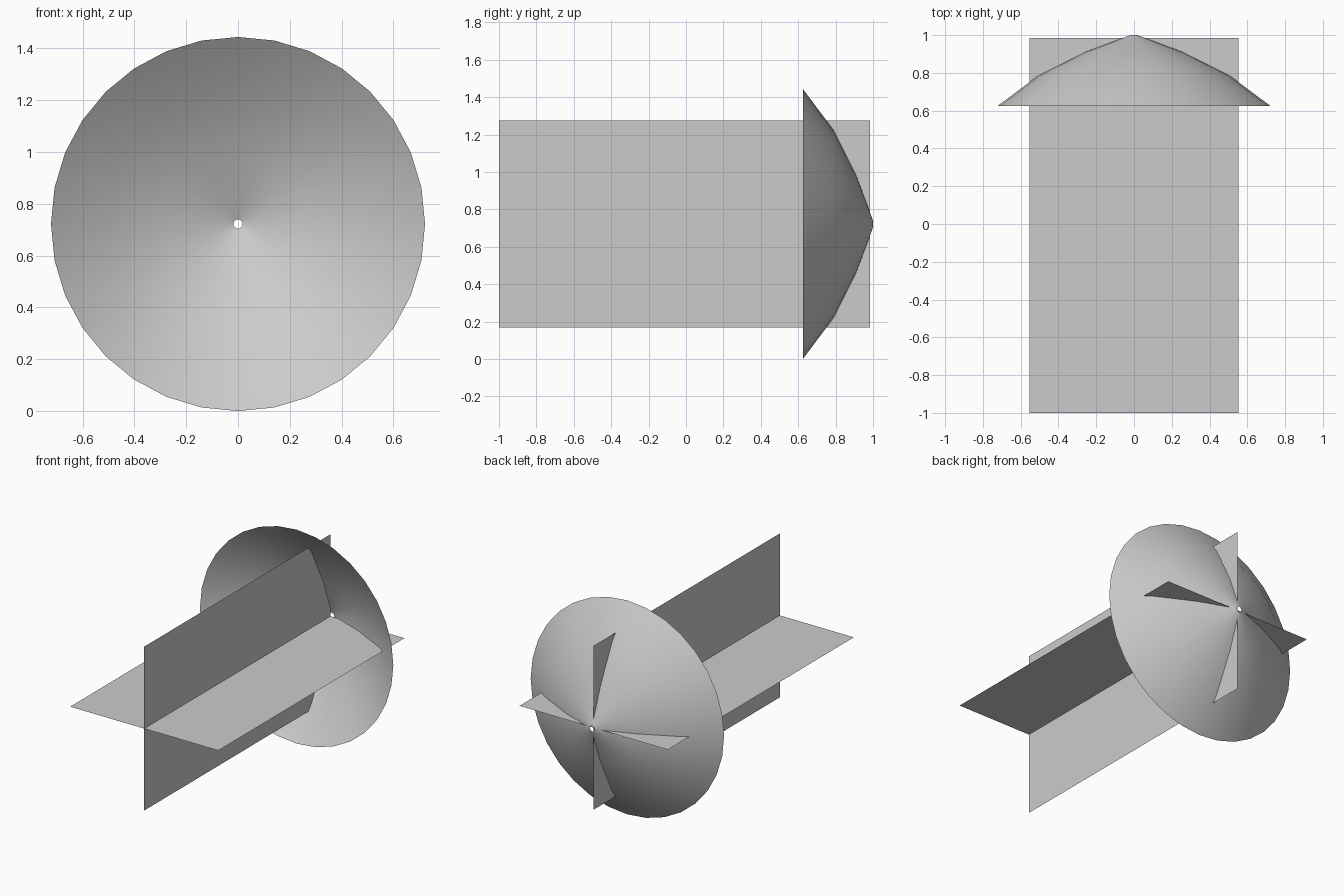
import bpy, bmesh, math
from mathutils import Matrix, Vector

if "Cube" in bpy.data.objects:
    bpy.data.objects.remove(bpy.data.objects["Cube"])

AXIS_Z = 0.722  # height of the central axis


def make_object(name, bm):
    mesh = bpy.data.meshes.new(name)
    bm.to_mesh(mesh)
    bm.free()
    obj = bpy.data.objects.new(name, mesh)
    obj.location.z = AXIS_Z
    bpy.context.collection.objects.link(obj)
    return obj


def flat_panel(name, roll):
    """Thin rectangular sheet running along y, rolled about its length."""
    bm = bmesh.new()
    bmesh.ops.create_grid(bm, x_segments=1, y_segments=1, size=0.5)
    bmesh.ops.scale(bm, vec=(1.106, 1.985, 1), verts=bm.verts)
    bmesh.ops.translate(bm, vec=(0, -0.0075, 0), verts=bm.verts)
    bmesh.ops.rotate(bm, matrix=Matrix.Rotation(roll, 3, 'Y'), verts=bm.verts)
    return make_object(name, bm)


# Crossed sheets
flat_panel("horizontal_panel", 0)
flat_panel("vertical_panel", math.pi / 2)

# Dish: open shell turned about the y axis, with a pinhole at the tip
profile = [(0.018, 1.0), (0.255, 0.912), (0.505, 0.787), (0.722, 0.625)]
bm = bmesh.new()
verts = [bm.verts.new((r, y, 0)) for r, y in profile]
edges = [bm.edges.new(pair) for pair in zip(verts, verts[1:])]
bmesh.ops.spin(bm, geom=verts + edges, cent=(0, 0, 0), axis=(0, 1, 0),
               angle=2 * math.pi, steps=32, use_merge=True)
bmesh.ops.remove_doubles(bm, verts=bm.verts, dist=0.0005)
bm.normal_update()
if sum(f.normal.y for f in bm.faces) < 0:
    bmesh.ops.reverse_faces(bm, faces=bm.faces)
for f in bm.faces:
    f.smooth = True
make_object("dish", bm)
